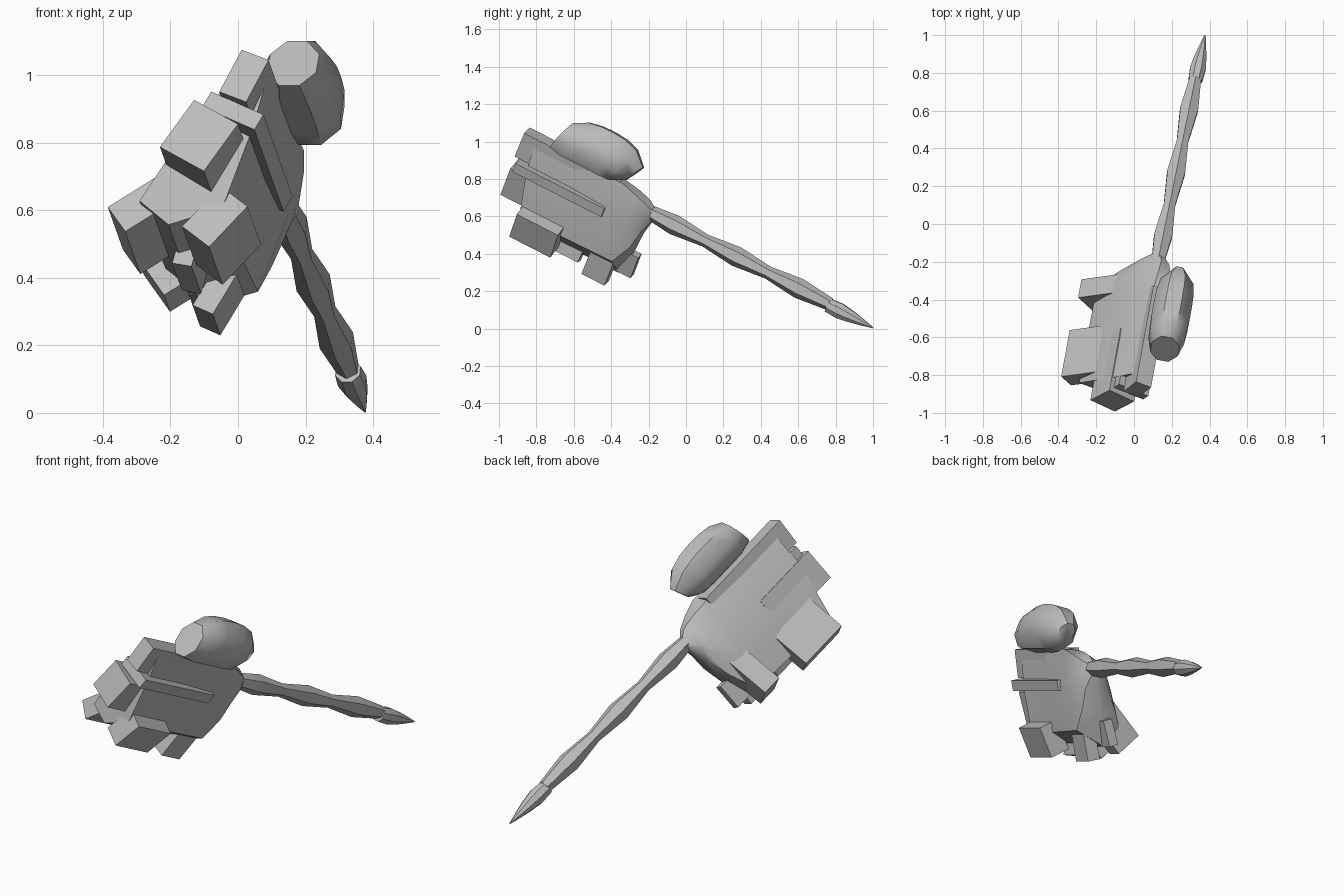
import bpy, bmesh, math
from mathutils import Vector

if "Cube" in bpy.data.objects:
    bpy.data.objects.remove(bpy.data.objects["Cube"])

grey = (0.5, 0.5, 0.5, 1)
material = bpy.data.materials.new("plain grey")
material.use_nodes = True
material.diffuse_color = grey
material.node_tree.nodes["Principled BSDF"].inputs["Base Color"].default_value = grey

# Slanted frame at the neck: forward along the body, sideways and upward across it
ORIGIN = Vector((0.12, -0.2, 0.62))
FORWARD = Vector((-0.16, -0.88, 0.45)).normalized()
SIDE = Vector((0, 0, 1)).cross(FORWARD).normalized()
UP = FORWARD.cross(SIDE)


def place(depth, across, height):
    return ORIGIN + FORWARD * depth + SIDE * across + UP * height


def circle(count):
    """Directions evenly spread around a circle."""
    angles = [math.tau * (i + 0.5) / count for i in range(count)]
    return [(math.cos(angle), math.sin(angle)) for angle in angles]


def loft(name, rings, sharp_angle):
    """Skin a row of equal rings, close both ends and shade the result."""
    bm = bmesh.new()
    rows = [[bm.verts.new(point) for point in ring] for ring in rings]
    count = len(rows[0])
    for near, far in zip(rows, rows[1:]):
        for i in range(count):
            j = (i + 1) % count
            bm.faces.new((near[i], near[j], far[j], far[i]))
    bm.faces.new(rows[0])
    bm.faces.new(rows[-1])
    bmesh.ops.recalc_face_normals(bm, faces=bm.faces)
    mesh = bpy.data.meshes.new(name)
    bm.to_mesh(mesh)
    bm.free()
    mesh.materials.append(material)
    part = bpy.data.objects.new(name, mesh)
    bpy.context.collection.objects.link(part)
    bpy.ops.object.select_all(action='DESELECT')
    part.select_set(True)
    bpy.context.view_layer.objects.active = part
    bpy.ops.object.shade_smooth_by_angle(angle=math.radians(sharp_angle))


def bar(name, centre, width, height, tilt, front, back):
    """Straight four-sided bar running along the body."""
    turn = math.radians(tilt)
    wide = Vector((math.cos(turn), math.sin(turn))) * width / 2
    tall = Vector((-math.sin(turn), math.cos(turn))) * height / 2
    middle = Vector(centre)
    corners = [middle + wide + tall, middle - wide + tall,
               middle - wide - tall, middle + wide - tall]
    loft(name, [[place(depth, *corner) for corner in corners]
                for depth in (back, front)], 30)


def stalk(name, start, end, radii, sides, sharp_angle):
    """Row of evenly spaced rings between two points."""
    first, last = Vector(start), Vector(end)
    rings = []
    for i, radius in enumerate(radii):
        centre = first.lerp(last, i / (len(radii) - 1))
        rings.append([centre + (SIDE * x + UP * y) * radius for x, y in circle(sides)])
    loft(name, rings, sharp_angle)


# Flared body: a round neck opens into a slanted slab whose lower part leans back
outline = [(0.08, 0.08), (0, 0.08), (-0.12, -0.05), (-0.22, -0.2),
           (-0.29, -0.31), (-0.2, -0.38), (-0.04, -0.33), (0.04, -0.1)]


def body_ring(depth, spread, roundness, lean):
    ring = []
    for (across, height), (x, y) in zip(outline, circle(len(outline))):
        ring.append(place(depth + lean * min(height, 0),
                          across * spread + x * roundness,
                          height * spread + y * roundness))
    return ring


loft("body", [body_ring(-0.04, 0, 0.03, 0), body_ring(0.02, 0.15, 0.06, 0.1),
              body_ring(0.09, 0.5, 0.05, 0.25), body_ring(0.18, 0.9, 0.03, 0.35),
              body_ring(0.45, 1, 0, 0.3), body_ring(0.71, 1, 0, 0.25)], 35)

# Long upper ridges and the thin rod set between them
bar("top_ridge", (0.02, 0.03), 0.09, 0.15, -22, 0.78, 0.2)
bar("middle_ridge", (-0.1, -0.165), 0.16, 0.18, -30, 0.775, 0.4)
bar("flank_rod", (-0.01, -0.07), 0.18, 0.055, -25, 0.75, 0.21)

# Short blunt fingers around the lower edge
bar("outer_finger", (-0.27, -0.295), 0.22, 0.1, 36, 0.61, 0.33)
bar("inner_finger", (-0.06, -0.36), 0.11, 0.17, -38, 0.63, 0.38)
bar("small_finger", (-0.18, -0.38), 0.06, 0.08, -10, 0.43, 0.25)
bar("side_stump", (-0.23, -0.25), 0.25, 0.15, 36, 0.16, 0.05)
bar("lower_stump", (-0.125, -0.38), 0.07, 0.16, -25, 0.2, 0.06)
bar("skirt_fin", (-0.17, -0.3), 0.05, 0.14, -30, 0.1, -0.04)

# Rounded pouch on the upper flank, blunt at both ends
pouch_rings = []
ring_count = 7
for i in range(ring_count):
    t = -0.96 + 1.78 * i / (ring_count - 1)
    size = (1 - abs(t) ** 3) ** 0.4
    pouch_rings.append([place(0.38 + 0.25 * t - 0.03 * y, 0.125 + 0.11 * size * x,
                              0.19 - 0.03 * t * t + 0.13 * size * y)
                        for x, y in circle(8)])
loft("pouch", pouch_rings, 45)

# Knobbly tail, thin and thick by turns, with a pointed tip
thin, thick = 0.035, 0.055
stalk("tail", (0.12, -0.23, 0.64), (0.325, 0.77, 0.13),
      [thin, thick, thin, thick, thin, thick, thin], 6, 25)
stalk("tail_tip", (0.325, 0.76, 0.125), (0.376, 1, 0.004),
      [0.04, 0.045, 0.035, 0.02, 0.003], 8, 40)
